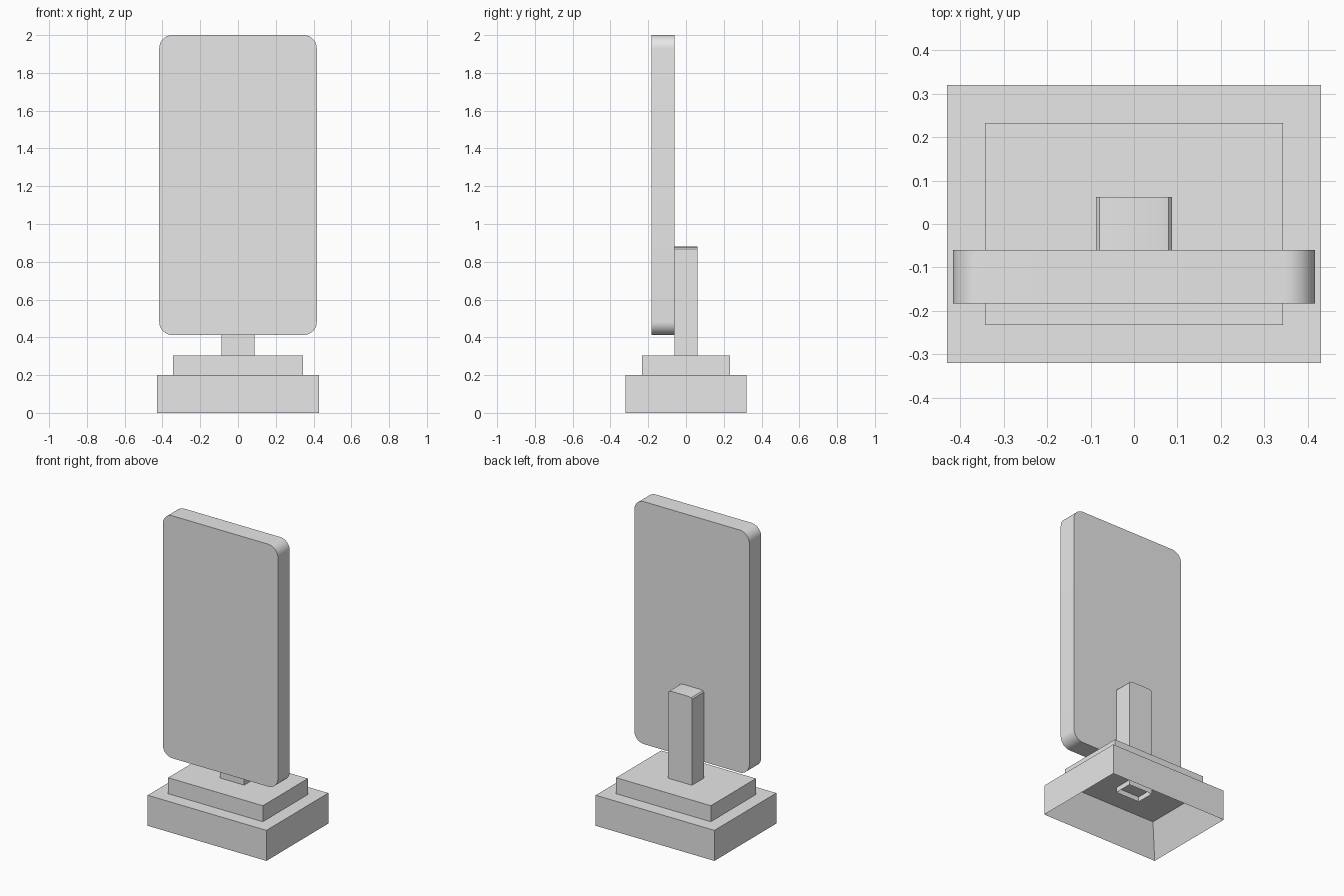
import bpy
import bmesh
import math

cube = bpy.data.objects.get("Cube")
if cube:
    bpy.data.objects.remove(cube, do_unlink=True)

grey = bpy.data.materials.new("light_grey")
grey.use_nodes = True
grey.diffuse_color = (0.8, 0.8, 0.8, 1)
grey.node_tree.nodes["Principled BSDF"].inputs["Base Color"].default_value = (0.8, 0.8, 0.8, 1)


def make_object(name, bm, smooth=False):
    bmesh.ops.recalc_face_normals(bm, faces=bm.faces)
    mesh = bpy.data.meshes.new(name)
    bm.to_mesh(mesh)
    bm.free()
    mesh.materials.append(grey)
    obj = bpy.data.objects.new(name, mesh)
    bpy.context.collection.objects.link(obj)
    if smooth:
        bpy.ops.object.select_all(action="DESELECT")
        obj.select_set(True)
        bpy.context.view_layer.objects.active = obj
        bpy.ops.object.shade_smooth_by_angle(angle=math.radians(35))
    return obj


def rectangle(bm, half_x, half_y, z):
    corners = ((-1, -1), (1, -1), (1, 1), (-1, 1))
    return [bm.verts.new((sx * half_x, sy * half_y, z)) for sx, sy in corners]


def stacked_rectangles(name, levels, cap_start, cap_end):
    """Join a run of rectangles (half_x, half_y, z) into walls and steps."""
    bm = bmesh.new()
    rings = [rectangle(bm, *level) for level in levels]
    for a, b in zip(rings, rings[1:]):
        for i in range(4):
            j = (i + 1) % 4
            bm.faces.new((a[i], a[j], b[j], b[i]))
    if cap_start:
        bm.faces.new(rings[0])
    if cap_end:
        bm.faces.new(rings[-1])
    return make_object(name, bm)


def extrude_outline(name, outline, y0, y1, open_bottom=False):
    """Extrude an (x, z) outline along y; its closing edge is the bottom."""
    bm = bmesh.new()
    front = [bm.verts.new((x, y0, z)) for x, z in outline]
    back = [bm.verts.new((x, y1, z)) for x, z in outline]
    bm.faces.new(front)
    bm.faces.new(back)
    count = len(outline)
    for i in range(count - 1 if open_bottom else count):
        j = (i + 1) % count
        bm.faces.new((front[i], front[j], back[j], back[i]))
    return make_object(name, bm, smooth=True)


def arc(cx, cz, rx, rz, start, steps):
    """Quarter turn of an ellipse, starting at the given angle in degrees."""
    angles = [math.radians(start + 90 * i / steps) for i in range(steps + 1)]
    return [(cx + rx * math.cos(a), cz + rz * math.sin(a)) for a in angles]


# Stepped foot: tapered hollow underneath, plinth, then the upper step
BASE_X, BASE_Y, BASE_TOP = 0.43, 0.32, 0.2
STEP_X, STEP_Y, STEP_TOP = 0.343, 0.233, 0.305
stacked_rectangles("stepped_base", [
    (STEP_X, STEP_Y, BASE_TOP - 0.002),
    (BASE_X, BASE_Y, 0),
    (BASE_X, BASE_Y, BASE_TOP),
    (STEP_X, STEP_Y, BASE_TOP),
    (STEP_X, STEP_Y, STEP_TOP),
], cap_start=True, cap_end=True)

# Post: softened top corners, open lower end showing under the base
POST_X, POST_TOP = 0.087, 0.88
post = [(POST_X, 0.165)]
post += arc(POST_X - 0.025, POST_TOP - 0.012, 0.025, 0.012, 0, 2)
post += arc(-POST_X + 0.025, POST_TOP - 0.012, 0.025, 0.012, 90, 2)
post += [(-POST_X, 0.165)]
extrude_outline("support_post", post, -0.06, 0.062, open_bottom=True)

# Upright panel with rounded corners
PANEL_X, PANEL_LOW, PANEL_HIGH, RADIUS = 0.417, 0.412, 2.0, 0.07
panel = []
for index, (sx, z) in enumerate((
        (1, PANEL_HIGH - RADIUS), (-1, PANEL_HIGH - RADIUS),
        (-1, PANEL_LOW + RADIUS), (1, PANEL_LOW + RADIUS))):
    panel += arc(sx * (PANEL_X - RADIUS), z, RADIUS, RADIUS, 90 * index, 10)
extrude_outline("upright_panel", panel, -0.183, -0.06)
